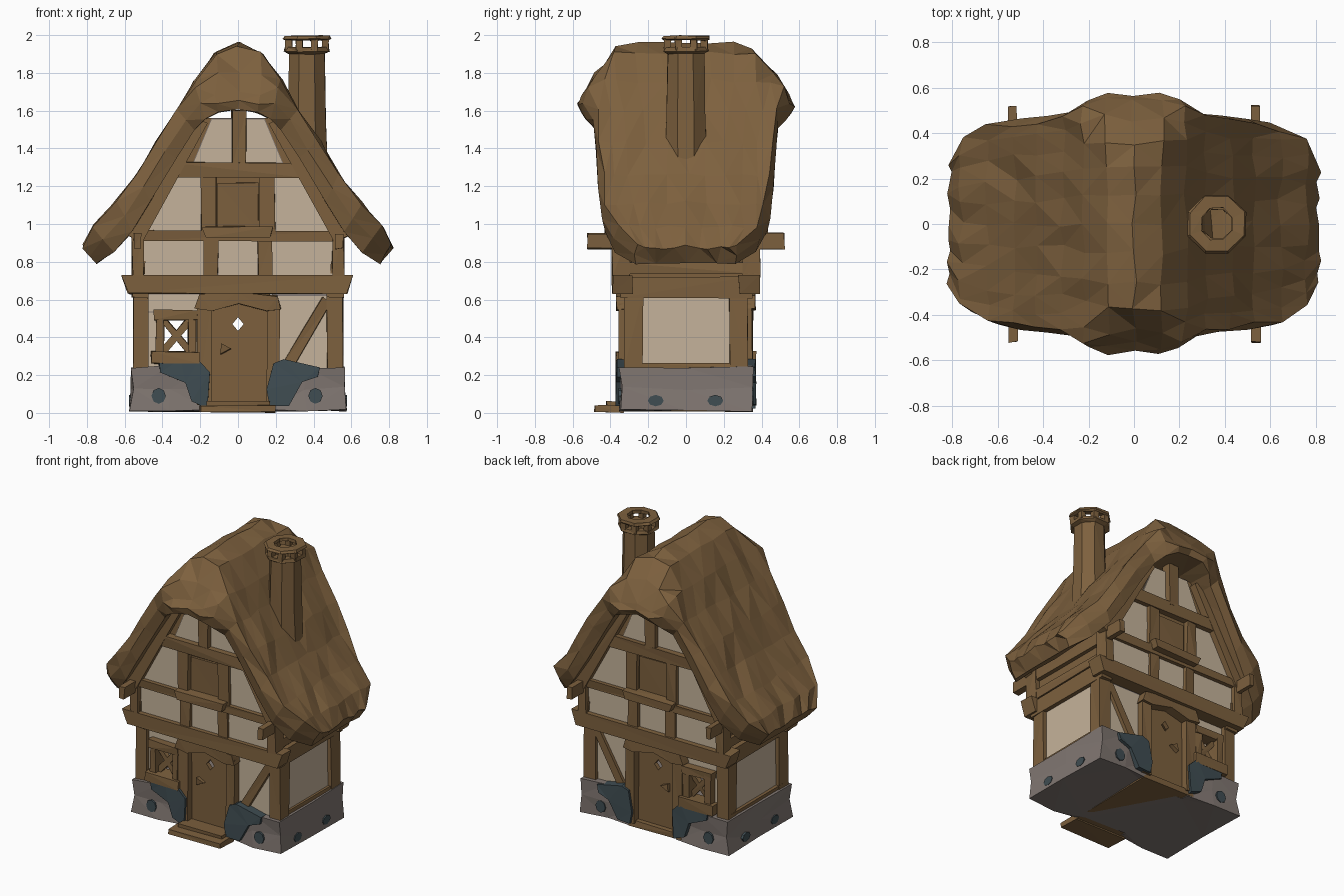
import bpy, bmesh, math, random

if "Cube" in bpy.data.objects:
    bpy.data.objects.remove(bpy.data.objects["Cube"])

random.seed(4)


def material(name, r, g, b):
    m = bpy.data.materials.new(name)
    m.diffuse_color = (r, g, b, 1)
    m.use_nodes = True
    m.node_tree.nodes["Principled BSDF"].inputs["Base Color"].default_value = m.diffuse_color
    return m


WOOD = material("warm brown", 0.205, 0.118, 0.048)
PLASTER = material("cream plaster", 0.56, 0.45, 0.325)
STONE = material("grey stone", 0.22, 0.185, 0.168)
SLATE = material("dark slate", 0.05, 0.074, 0.085)


def loft(name, rings, mat, jit=0.0, loop=False):
    """Skin a list of closed rings; jitter gives the hand-hewn facets."""
    bm = bmesh.new()
    vs = [[bm.verts.new([c + random.uniform(-jit, jit) for c in p]) for p in r] for r in rings]
    n = len(rings[0])
    pairs = list(zip(vs, vs[1:])) + ([(vs[-1], vs[0])] if loop else [])
    for a, b in pairs:
        for i in range(n):
            j = (i + 1) % n
            bm.faces.new((a[i], a[j], b[j], b[i]))
    if not loop:
        bm.faces.new(vs[0])
        bm.faces.new(vs[-1])
    bmesh.ops.recalc_face_normals(bm, faces=bm.faces)
    bmesh.ops.triangulate(bm, faces=bm.faces)
    me = bpy.data.meshes.new(name)
    bm.to_mesh(me)
    bm.free()
    me.materials.append(mat)
    ob = bpy.data.objects.new(name, me)
    bpy.context.collection.objects.link(ob)
    return ob


def box(name, x0, x1, y0, y1, z0, z1, mat=WOOD, jit=0.005):
    return loft(name, [[(x0, y0, z), (x1, y0, z), (x1, y1, z), (x0, y1, z)] for z in (z0, z1)], mat, jit)


def facade(name, pts, d0, d1, mat=WOOD, jit=0.005):
    """Extrude an xz outline between two depths, on the front and on the back."""
    return [loft(f"{side}_{name}", [[(x, s * d, z) for x, z in pts] for d in (d0, d1)], mat, jit)
            for side, s in (("front", -1), ("back", 1))]


def rect(x0, x1, z0, z1):
    return [(x0, z0), (x1, z0), (x1, z1), (x0, z1)]


def bar(p, q, w):
    dx, dz = q[0] - p[0], q[1] - p[1]
    k = w / 2 / math.hypot(dx, dz)
    nx, nz = -dz * k, dx * k
    return [(p[0] + nx, p[1] + nz), (q[0] + nx, q[1] + nz), (q[0] - nx, q[1] - nz), (p[0] - nx, p[1] - nz)]


def panel(name, pts, d0, d1):
    """Plaster field with a thin grey rim."""
    cx, cz = (sum(p[i] for p in pts) / len(pts) for i in (0, 1))
    facade(name + "_rim", pts, d0, d1, STONE, 0)
    facade(name + "_plaster", [(cx + (x - cx) * 0.95, cz + (z - cz) * 0.95) for x, z in pts],
           d0, d1 + 0.005, PLASTER, 0)


def flip(pts, m):
    return [(m * x, z) for x, z in pts]


# Stone base with a notch for each door
plan = [(-.57, -.35), (-.36, -.35), (-.16, -.34), (-.16, -.28), (.17, -.28), (.17, -.34), (.36, -.35), (.57, -.35), (.57, 0)]
plan += [(x, -y) for x, y in reversed(plan[:-1])] + [(-.57, 0)]
loft("stone_base", [[(x * k, y * k, z) for x, y in plan] for z, k in ((.012, 1), (.13, .985), (.245, 1))], STONE, .009)
box("base_floor", -.2, .2, -.34, .34, .012, .05, WOOD)
box("door_step", -.2, .2, -.485, -.33, .004, .04, WOOD, .004)
box("step_top", -.17, .17, -.42, -.3, .03, .06, WOOD, .004)

# Dark slate stones
facade("slate_left", [(-.16, .02), (-.15, .22), (-.21, .275), (-.3, .29), (-.42, .265), (-.41, .215), (-.28, .16), (-.25, .06)],
       .28, .368, SLATE)
facade("slate_right", [(.17, .04), (.155, .12), (.19, .26), (.24, .28), (.43, .24), (.42, .19), (.34, .16), (.27, .04)],
       .28, .368, SLATE)
octo = [(math.cos(math.tau * i / 8), math.sin(math.tau * i / 8)) for i in range(8)]
for x in (-.42, .41):
    facade("slate_spot", [(x + .038 * c, .09 + .042 * s) for c, s in octo], .33, .357, SLATE, 0)
for m in (-1, 1):
    for y in (-.16, .155):
        loft("side_slate_spot", [[(m * x, y + .042 * c, .065 + .03 * s) for c, s in octo] for x in (.54, .576)], SLATE)

# Ground floor side walls, corner posts and beams
for m, side in ((-1, "left"), (1, "right")):
    def sbox(name, x0, x1, *rest):
        box(f"{side}_{name}", *sorted((m * x0, m * x1)), *rest)
    sbox("side_wall", .49, .53, -.3, .3, .2, .65, PLASTER, 0)
    sbox("side_sill", .48, .55, -.3, .3, .235, .265)
    sbox("side_beam", .47, .56, -.35, .35, .61, .72)
    sbox("eave_beam", .49, .555, -.37, .37, .735, .8)
    sbox("purlin", .515, .555, -.52, .52, .87, .95)
    for s in (-1, 1):
        sbox("corner_post", .47, .555, *sorted((s * .23, s * .33)), .23, .64)

# Ground floor facade
panel("right_wall", rect(.18, .49, .22, .63), .26, .297)
facade("brace", bar((.26, .24), (.47, .6), .055), .28, .325)
panel("wall_over_window", rect(-.49, -.18, .535, .63), .26, .297)
panel("wall_left_of_window", rect(-.49, -.42, .22, .54), .26, .297)
panel("wall_right_of_window", rect(-.25, -.18, .22, .54), .26, .297)
facade("window_sill", rect(-.46, -.2, .26, .325), .26, .37)
facade("window_head", rect(-.445, -.215, .49, .545), .26, .355)
for x in (-.435, -.265):
    facade("window_jamb", rect(x, x + .045, .3, .52), .26, .35)
for p, q in (((-.4, .32), (-.25, .5)), ((-.4, .5), (-.25, .32))):
    facade("window_lattice", bar(p, q, .035), .285, .315)

# Doors with peephole, frame and handle
cutter = loft("peephole_cutter", [[(.03 * c, y, .47 + .036 * s) for c, s in octo[::2]] for y in (-.6, .6)], WOOD)
cutter.hide_render = True
cutter.hide_viewport = True
doors = facade("door", [(-.15, .04), (.16, .04), (.16, .54), (.09, .59), (-.08, .59), (-.15, .54)], .275, .305, WOOD, 0)
for d in doors:
    b = d.modifiers.new("peephole", "BOOLEAN")
    b.operation, b.object, b.solver = "DIFFERENCE", cutter, "EXACT"
facade("door_handle", [(-.09, .31), (-.035, .34), (-.09, .365)], .3, .33)
for x0, x1 in ((-.215, -.14), (.15, .22)):
    facade("door_jamb", rect(x0, x1, .04, .58), .27, .352)
facade("door_lintel", [(-.23, .55), (-.14, .54), (0, .58), (.15, .54), (.23, .55), (.21, .62), (0, .645), (-.2, .63)], .27, .37)

# Upper floor body and floor beam
facade("floor_beam", [(-.58, .63), (.58, .63), (.61, .73), (-.615, .73)], .28, .39)
loft("gable_body", [[(x, y, z) for x, z in [(-.53, .64), (.53, .64), (.53, .94), (.2, 1.56), (-.2, 1.56), (-.53, .94)]]
                    for y in (-.35, .35)], WOOD)

# Upper floor plaster fields and timbers, mirrored left and right
for m in (-1, 1):
    panel("low_field", flip(rect(.17, .51, .725, .925), m), .33, .354)
    panel("gable_field", flip([(.17, .95), (.51, .95), (.34, 1.26), (.17, 1.26)], m), .33, .354)
    panel("top_field", flip([(.03, 1.32), (.24, 1.32), (.14, 1.56), (.03, 1.56)], m), .33, .354)
    facade("upper_corner_post", flip(rect(.5, .56, .72, .96), m), .3, .39)
    facade("low_post", flip(rect(.105, .18, .72, .94), m), .33, .38)
    facade("window_post", flip(rect(.115, .195, .96, 1.27), m), .33, .385)
    facade("rafter", flip(bar((.545, .92), (.2, 1.55), .08), m), .33, .4)
panel("middle_field", rect(-.11, .11, .725, .925), .33, .354)
facade("cross_beam", rect(-.54, .54, .91, .965), .33, .385)
facade("upper_sill", [(-.17, .93), (.17, .93), (.19, .985), (-.19, .985)], .33, .43)
facade("collar_beam", rect(-.37, .37, 1.245, 1.325), .33, .395)
facade("upper_shutter", rect(-.11, .11, .97, 1.22), .33, .36)
facade("king_post", rect(-.035, .04, 1.31, 1.6), .33, .395)

# Thatched roof: outer x z, inner x z, half depth, from eave to ridge
stations = [(.815, .88, .75, .79, .27), (.76, .985, .66, .85, .385), (.645, 1.11, .56, .96, .445),
            (.53, 1.26, .46, 1.12, .465), (.43, 1.43, .325, 1.35, .475), (.315, 1.6, .23, 1.5, .49),
            (.225, 1.76, .175, 1.555, .545), (.12, 1.905, .10, 1.59, .575), (0, 1.96, 0, 1.61, .56)]


def hip(y):
    d = max(0, abs(y) - .34)
    return 1.96 - d - 2 * d * d


rings = []
F = [-.95, -.82, -.65, -.45, -.22, 0, .22, .45, .65, .82, .95]
for m, rows in ((-1, stations), (1, stations[-2::-1])):
    for ox, oz, ix, iz, Y in rows:
        r = random.uniform
        outer = [(m * ox + r(-.012, .012), f * Y + r(-.015, .015), min(oz, hip(f * Y)) + r(-.012, .012)) for f in F]
        inner = [(m * ix, f * Y, min(iz, hip(f * Y) - .04)) for f in (.97, .6, 0, -.6, -.97)]
        mid = [tuple((a + b) / 2 for a, b in zip(o, i)) for o, i in ((outer[-1], inner[0]), (outer[0], inner[-1]))]
        e1, e0 = ((p[0], s * Y, p[2]) for p, s in zip(mid, (1, -1)))
        rings.append(outer + [e1] + inner + [e0])
loft("thatched_roof", rings, WOOD, .004)


# Chimney: hollow octagonal shaft, posts and crown ring
def octagon(r, z):
    return [(.365 + r * math.cos(math.tau * (i + .5) / 8), r * math.sin(math.tau * (i + .5) / 8), z) for i in range(8)]


loft("chimney_shaft", [octagon(*p) for p in ((.12, 1.28), (.112, 1.55), (.105, 1.9), (.13, 1.915), (.125, 1.935),
                                             (.07, 1.935), (.07, 1.55))], WOOD, .004)
loft("chimney_crown", [octagon(*p) for p in ((.125, 1.972), (.138, 1.98), (.13, 1.997), (.075, 1.997), (.075, 1.975))],
     WOOD, .003, loop=True)
for x, y, z in octagon(.105, 1.92):
    box("crown_post", x - .018, x + .018, y - .018, y + .018, 1.92, 1.985, WOOD, .003)
